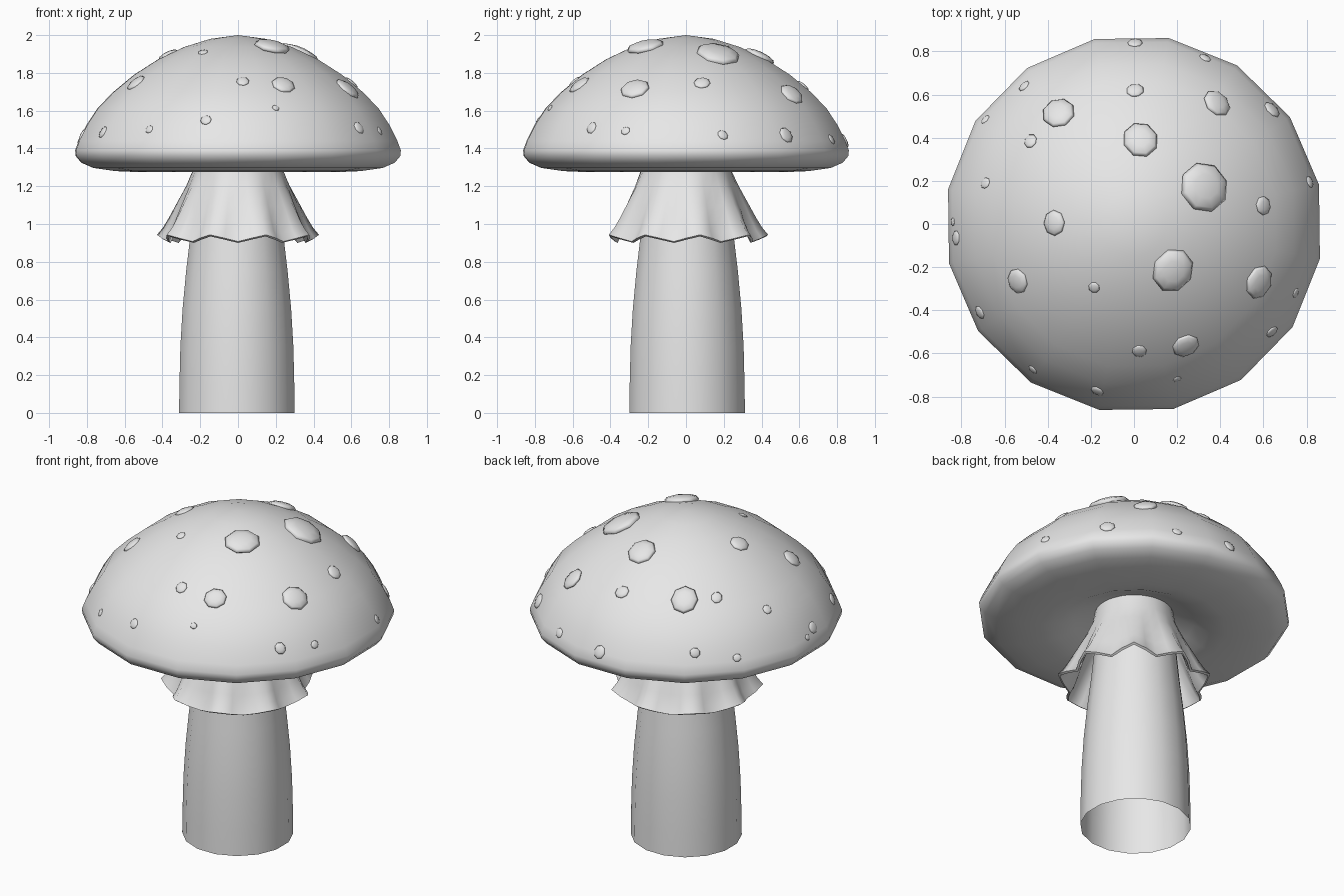
import bpy, bmesh, math, random
from mathutils import Vector, Matrix
from mathutils.bvhtree import BVHTree

if "Cube" in bpy.data.objects:
    bpy.data.objects.remove(bpy.data.objects["Cube"])

random.seed(4)
grey = bpy.data.materials.new("plain_grey")
grey.diffuse_color = (0.8, 0.8, 0.8, 1)
grey.use_nodes = True
grey.node_tree.nodes["Principled BSDF"].inputs["Base Color"].default_value = grey.diffuse_color


def finish(bm, name):
    """Turn a bmesh into a smooth shaded grey object."""
    for f in bm.faces:
        f.smooth = True
    mesh = bpy.data.meshes.new(name)
    bm.to_mesh(mesh)
    mesh.materials.append(grey)
    obj = bpy.data.objects.new(name, mesh)
    bpy.context.collection.objects.link(obj)
    return obj


def lathe(profile, sides, turn=0.0, wave=None):
    """Spin (radius, z) points into rings; radius 0 becomes a pole."""
    bm = bmesh.new()
    rings = []
    for r, z in profile:
        if r == 0:
            rings.append([bm.verts.new((0, 0, z))] * sides)
            continue
        ring = []
        for i in range(sides):
            a = turn + math.tau * i / sides
            dr, dz = wave(a, z) if wave else (0, 0)
            ring.append(bm.verts.new(((r + dr) * math.cos(a), (r + dr) * math.sin(a), z + dz)))
        rings.append(ring)
    for lo, hi in zip(rings, rings[1:]):
        for i in range(sides):
            j = (i + 1) % sides
            corners = list(dict.fromkeys((lo[i], lo[j], hi[j], hi[i])))
            bm.faces.new(corners)
    bmesh.ops.recalc_face_normals(bm, faces=bm.faces)
    return bm


# Cap: domed top, rolled rim, hollowed underside
cap_profile = [(0.15, 1.39), (0.24, 1.37), (0.34, 1.325), (0.43, 1.287), (0.52, 1.274),
               (0.66, 1.28), (0.78, 1.297), (0.845, 1.325), (0.874, 1.36), (0.877, 1.39),
               (0.858, 1.44), (0.815, 1.525), (0.755, 1.615), (0.67, 1.70), (0.56, 1.79),
               (0.43, 1.872), (0.29, 1.937), (0.15, 1.98), (0, 2.0)]
cap = lathe(cap_profile, 16, math.radians(11.25 + 0.7))
surface = BVHTree.FromBMesh(cap)
finish(cap, "cap")

# Stem: open tube, slightly narrowing upwards
stem_profile = [(0.312, 0), (0.31, 0.15), (0.305, 0.35), (0.293, 0.55), (0.274, 0.75),
                (0.25, 0.95), (0.23, 1.15), (0.215, 1.3), (0.205, 1.42)]
stem = finish(lathe(stem_profile, 16, math.radians(11.25)), "stem")
stem.location = (-0.006, 0.006, 0)


# Skirt: flared ring with a wavy hem
def ruffle(a, z):
    k = max(0, (1.3 - z) / 0.375) ** 1.4
    c = -math.cos(9 * (a + math.pi / 2))
    return 0.03 * k * c, 0.018 * k * c


skirt_profile = [(0.405, 0.925), (0.378, 0.965), (0.352, 1.02), (0.318, 1.1),
                 (0.273, 1.2), (0.237, 1.29), (0.217, 1.39)]
skirt = finish(lathe(skirt_profile, 36, 0, ruffle), "skirt")
thick = skirt.modifiers.new("thickness", 'SOLIDIFY')
thick.thickness = 0.014
bpy.context.view_layer.objects.active = skirt
skirt.select_set(True)
bpy.ops.object.modifier_apply(modifier=thick.name)
bpy.ops.object.shade_smooth_by_angle(angle=math.radians(60))

# Spots: flattened warts resting on the cap (x, y, radius)
spots = [(0.005, 0.84, 0.04), (0.33, 0.77, 0.03), (0.005, 0.62, 0.042), (-0.51, 0.64, 0.03),
         (-0.35, 0.515, 0.085), (-0.69, 0.485, 0.025), (-0.48, 0.385, 0.036),
         (0.385, 0.56, 0.07), (0.64, 0.53, 0.045), (0.03, 0.39, 0.09), (-0.69, 0.19, 0.028),
         (0.325, 0.17, 0.12), (0.815, 0.195, 0.03), (0.6, 0.085, 0.045), (-0.37, 0.005, 0.06),
         (-0.84, 0.01, 0.02), (-0.825, -0.065, 0.035), (0.18, -0.215, 0.105),
         (-0.54, -0.265, 0.06), (-0.185, -0.295, 0.027), (0.58, -0.27, 0.08),
         (0.75, -0.32, 0.025), (-0.715, -0.41, 0.035), (0.64, -0.5, 0.035),
         (0.24, -0.565, 0.065), (0.025, -0.59, 0.036), (0.2, -0.72, 0.02),
         (-0.47, -0.675, 0.025), (-0.17, -0.775, 0.032)]
warts = bmesh.new()
for x, y, r in spots:
    hit, normal, _, _ = surface.ray_cast(Vector((x, y, 3)), Vector((0, 0, -1)))
    if hit is None:
        continue
    place = (Matrix.Translation(hit) @ normal.to_track_quat('Z', 'Y').to_matrix().to_4x4()
             @ Matrix.Rotation(random.uniform(0, math.tau), 4, 'Z')
             @ Matrix.Diagonal((r, r * random.uniform(0.88, 1), r * 0.28, 1)))
    bmesh.ops.create_uvsphere(warts, u_segments=8, v_segments=6, radius=1, matrix=place)
finish(warts, "cap_spots")
